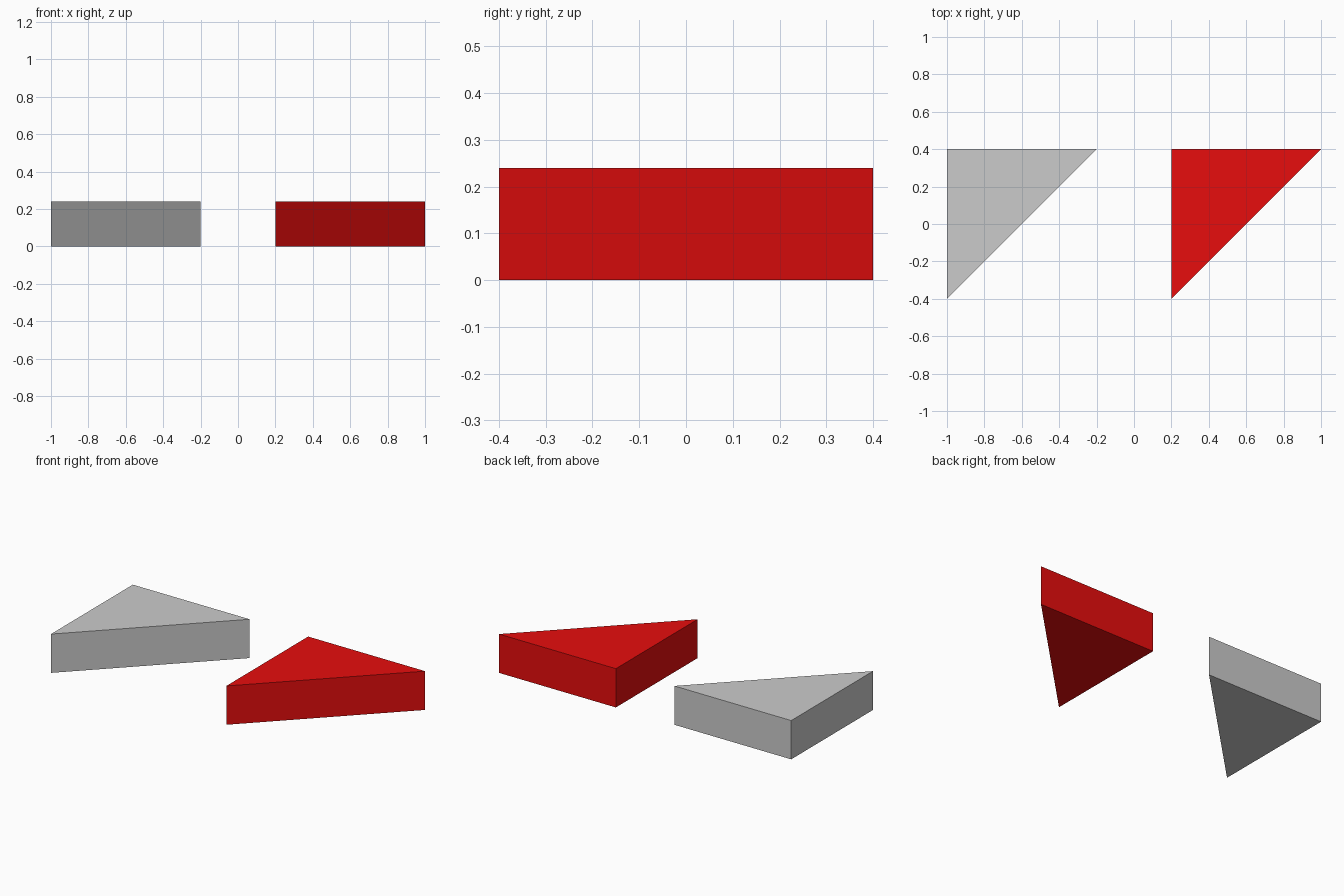
import bpy, bmesh

if "Cube" in bpy.data.objects:
    bpy.data.objects.remove(bpy.data.objects["Cube"])

HEIGHT = 0.24
SIDE = 0.8


def wedge(name, x, color=None):
    """Right-triangle prism with its square corner at the back left."""
    bm = bmesh.new()
    profile = [(0, -SIDE / 2), (SIDE, SIDE / 2), (0, SIDE / 2)]
    face = bm.faces.new([bm.verts.new((px, py, 0)) for px, py in profile])
    ext = bmesh.ops.extrude_face_region(bm, geom=[face], use_keep_orig=True)
    top = [v for v in ext["geom"] if isinstance(v, bmesh.types.BMVert)]
    bmesh.ops.translate(bm, verts=top, vec=(0, 0, HEIGHT))
    bmesh.ops.recalc_face_normals(bm, faces=bm.faces)
    mesh = bpy.data.meshes.new(name)
    bm.to_mesh(mesh)
    bm.free()
    obj = bpy.data.objects.new(name, mesh)
    obj.location.x = x
    bpy.context.collection.objects.link(obj)
    if color:
        mat = bpy.data.materials.new(name + "_paint")
        mat.diffuse_color = color
        mat.use_nodes = True
        mat.node_tree.nodes["Principled BSDF"].inputs["Base Color"].default_value = mat.diffuse_color
        mesh.materials.append(mat)
    return obj


# Grey wedge on the left, red wedge on the right
wedge("grey_wedge", -1.0)
wedge("red_wedge", 0.2, (0.8, 0.004, 0.004, 1))
